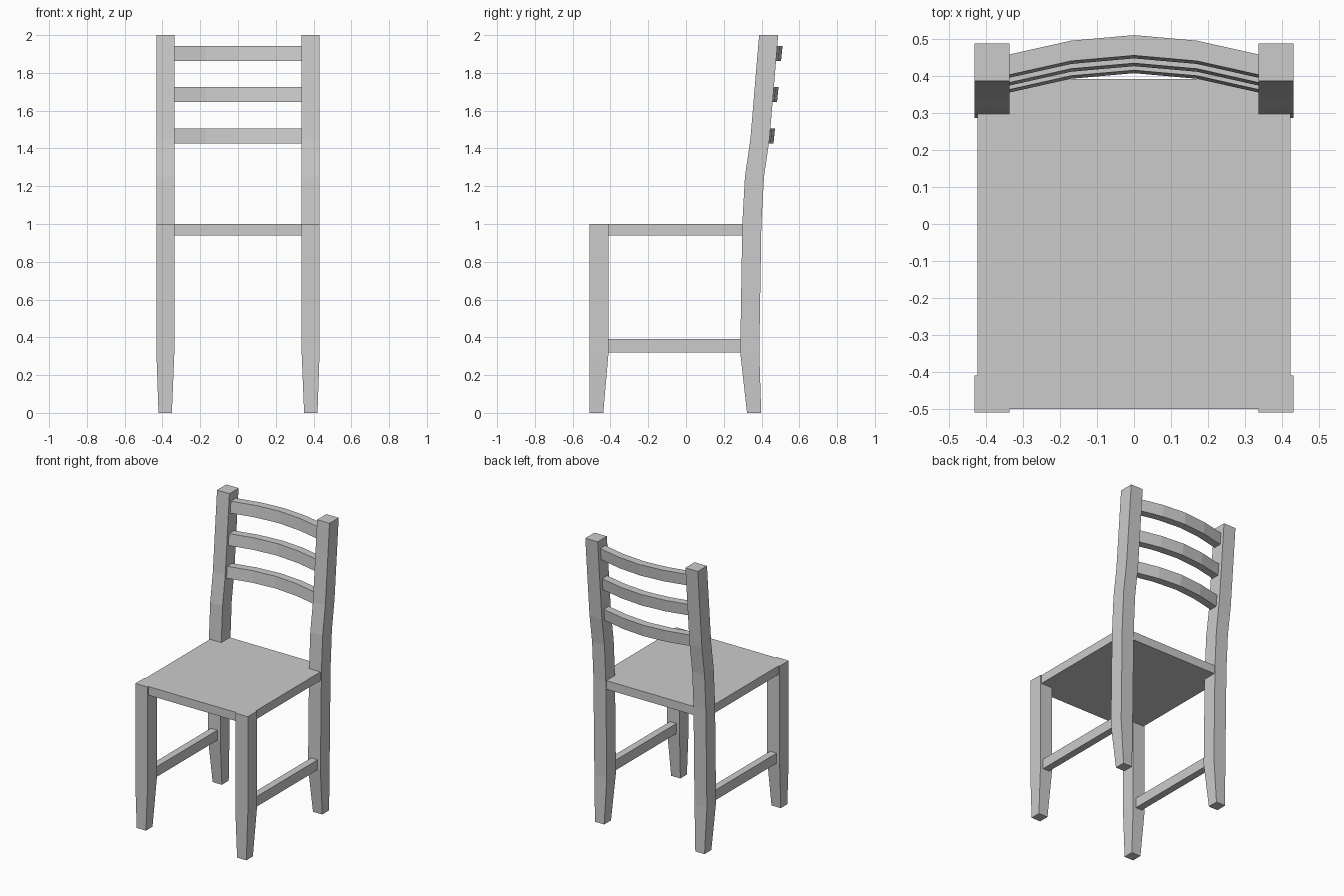
import bpy, bmesh

if "Cube" in bpy.data.objects:
    bpy.data.objects.remove(bpy.data.objects["Cube"])


def loft(name, rings):
    """Skin equal-sized rings of points and cap both ends."""
    bm = bmesh.new()
    loops = [[bm.verts.new(p) for p in ring] for ring in rings]
    n = len(loops[0])
    for a, b in zip(loops, loops[1:]):
        for i in range(n):
            j = (i + 1) % n
            bm.faces.new((a[i], a[j], b[j], b[i]))
    bm.faces.new(loops[0])
    bm.faces.new(loops[-1])
    bmesh.ops.recalc_face_normals(bm, faces=bm.faces)
    mesh = bpy.data.meshes.new(name)
    bm.to_mesh(mesh)
    bm.free()
    obj = bpy.data.objects.new(name, mesh)
    bpy.context.collection.objects.link(obj)
    return obj


def mirror_x(obj):
    obj.modifiers.new("Mirror", 'MIRROR').use_mirror_merge = False


def rect(x0, x1, y0, y1, z):
    return [(x0, y0, z), (x1, y0, z), (x1, y1, z), (x0, y1, z)]


X0, X1 = 0.337, 0.432     # inner and outer leg faces
KNEE = 0.32               # height where the feet start to taper

# Front legs, tapered feet
mirror_x(loft("front_leg", [
    rect(0.350, 0.421, -0.51, -0.438, 0),
    rect(X0, X1, -0.51, -0.41, KNEE),
    rect(X0, X1, -0.51, -0.41, 1.0)]))

# Back legs, bending backwards into the backrest posts
post = [(KNEE, 0.287), (1.0, 0.298), (1.25, 0.312), (1.45, 0.341), (2.0, 0.387)]
mirror_x(loft("back_leg", [rect(0.350, 0.421, 0.323, 0.398, 0)] +
              [rect(X0, X1, y, y + 0.101, z) for z, y in post]))

# Side stretchers
mirror_x(loft("side_stretcher", [
    rect(0.36, 0.41, -0.415, 0.292, z) for z in (KNEE, 0.39)]))

# Seat, notched around the four legs
half = [(X0, -0.50), (X0, -0.41), (0.424, -0.41),
        (0.424, 0.302), (X0, 0.302), (X0, 0.392)]
outline = half + [(-x, y) for x, y in reversed(half)]
loft("seat", [[(x, y, z) for x, y in outline] for z in (0.94, 1.0)])

# Curved, slightly tilted back slats: bottom height, front top edge at centre
bow = [(-0.34, -0.053), (-0.17, -0.015), (0, 0), (0.17, -0.015), (0.34, -0.053)]
for i, (z, y) in enumerate([(1.425, 0.416), (1.645, 0.435), (1.862, 0.456)]):
    loft(f"back_slat_{i + 1}", [
        [(x, y + d - 0.008, z), (x, y + d + 0.047, z),
         (x, y + d + 0.055, z + 0.08), (x, y + d, z + 0.08)]
        for x, d in bow])
